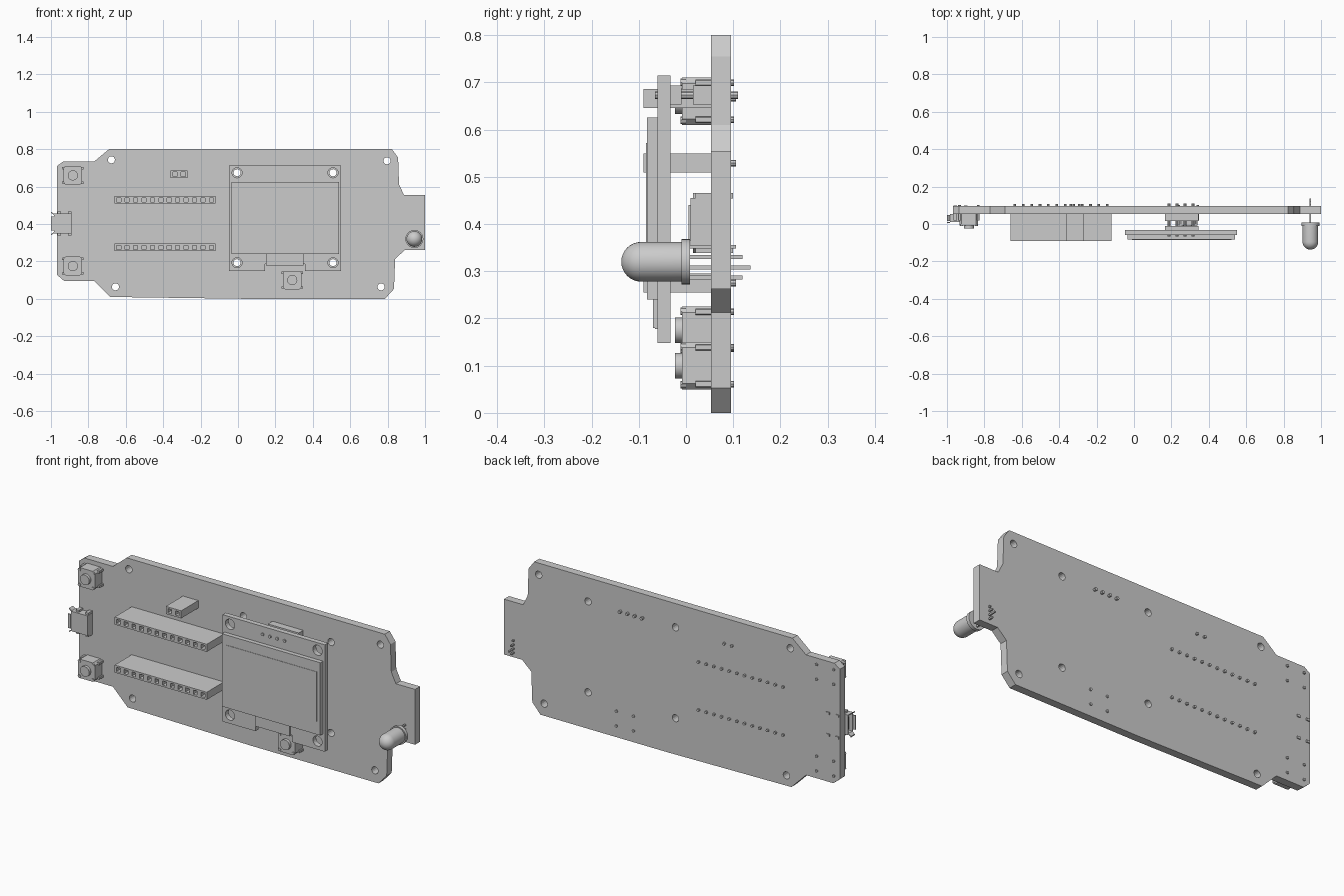
import bpy
import bmesh
from math import pi, cos, sin
from mathutils import Matrix, Vector

cube = bpy.data.objects.get("Cube")
if cube:
    bpy.data.objects.remove(cube, do_unlink=True)

# One plain grey for every part
GREY = bpy.data.materials.new("plain grey")
GREY.use_nodes = True
GREY.diffuse_color = (0.6, 0.6, 0.6, 1)
GREY.node_tree.nodes["Principled BSDF"].inputs["Base Color"].default_value = GREY.diffuse_color

BACK, FACE = 0.095, 0.053      # rear and front planes of the board


def finish(name, bm, smooth=False):
    bmesh.ops.recalc_face_normals(bm, faces=bm.faces)
    mesh = bpy.data.meshes.new(name)
    bm.to_mesh(mesh)
    bm.free()
    mesh.materials.append(GREY)
    ob = bpy.data.objects.new(name, mesh)
    bpy.context.collection.objects.link(ob)
    if smooth:
        bpy.ops.object.select_all(action='DESELECT')
        ob.select_set(True)
        bpy.context.view_layer.objects.active = ob
        bpy.ops.object.shade_smooth_by_angle()
    return ob


def add_prism(bm, outline, y0, y1):
    """Extrude an x-z outline from y0 to y1."""
    face = bm.faces.new([bm.verts.new((x, y0, z)) for x, z in outline])
    new = bmesh.ops.extrude_face_region(bm, geom=[face])["geom"]
    moved = [v for v in new if isinstance(v, bmesh.types.BMVert)]
    bmesh.ops.translate(bm, verts=moved, vec=(0, y1 - y0, 0))


def rect(x0, x1, z0, z1):
    return [(x0, z0), (x1, z0), (x1, z1), (x0, z1)]


def chamfered(x, z, h, c):
    return [(x - h + c, z - h), (x + h - c, z - h), (x + h, z - h + c), (x + h, z + h - c),
            (x + h - c, z + h), (x - h + c, z + h), (x - h, z + h - c), (x - h, z - h + c)]


def circle(x, z, r, n=16):
    return [(x + r * cos(2 * pi * i / n), z + r * sin(2 * pi * i / n)) for i in range(n)]


def prisms(name, outlines, y0, y1, smooth=False):
    bm = bmesh.new()
    for outline in outlines:
        add_prism(bm, outline, y0, y1)
    return finish(name, bm, smooth)


def subtract(ob, cutter):
    cutter.hide_render = True
    mod = ob.modifiers.new("cut", 'BOOLEAN')
    mod.operation, mod.solver, mod.object = 'DIFFERENCE', 'EXACT', cutter
    bpy.context.view_layer.objects.active = ob
    bpy.ops.object.modifier_apply(modifier=mod.name)
    bpy.data.objects.remove(cutter, do_unlink=True)


def cut(ob, outlines, y0, y1):
    subtract(ob, prisms("cutter", outlines, y0, y1))


# Main circuit board with mounting holes
outline = [(-0.936, 0.733), (-0.77, 0.733), (-0.69, 0.8), (0.823, 0.8), (0.856, 0.755),
           (0.861, 0.61), (0.888, 0.555), (1, 0.555), (1, 0.262), (0.893, 0.262),
           (0.84, 0.213), (0.834, 0.053), (0.786, 0), (0.04, 0), (-0.684, 0.01),
           (-0.77, 0.096), (-0.93, 0.096), (-0.968, 0.128), (-0.968, 0.71)]
display_holes = [(x, z) for x in (-0.005, 0.508) for z in (0.193, 0.674)]
board_holes = [(-0.677, 0.743), (0.797, 0.738), (-0.655, 0.064), (0.765, 0.064)]
board = prisms("circuit_board", [outline], FACE, BACK)
cut(board, [circle(x, z, 0.019) for x, z in board_holes + display_holes], 0, 0.2)


# Socket strips with square openings and rear solder pins
def socket(name, x0, x1, z, count):
    body = prisms(name, [rect(x0, x1, z - 0.02, z + 0.02)], -0.09, FACE)
    pitch = (x1 - x0) / count
    xs = [x0 + pitch * (i + 0.5) for i in range(count)]
    cut(body, [rect(x - 0.011, x + 0.011, z - 0.011, z + 0.011) for x in xs], -0.12, -0.03)
    prisms(name + "_pins", [circle(x, z, 0.007, 8) for x in xs], FACE, 0.106)


socket("upper_socket", -0.66, -0.12, 0.529, 12)
socket("lower_socket", -0.66, -0.12, 0.275, 12)
socket("small_socket", -0.36, -0.27, 0.666, 2)


# Push buttons
def button(name, x, z):
    corners = [(x + sx * 0.04, z + sz * 0.04) for sx in (-1, 1) for sz in (-1, 1)]
    feet = [(x + sx * 0.05, z + sz * 0.039) for sx in (-1, 1) for sz in (-1, 1)]
    prisms(name + "_body", [chamfered(x, z, 0.05, 0.012)], -0.008, FACE)
    prisms(name + "_cap", [circle(x, z, 0.027, 24)], -0.023, 0, True)
    prisms(name + "_rivets", [circle(a, b, 0.008, 8) for a, b in corners], -0.012, 0)
    prisms(name + "_clips", [chamfered(a, b, 0.007, 0.002) for a, b in feet], 0.02, FACE)
    prisms(name + "_legs", [circle(a, b, 0.007, 8) for a, b in feet], FACE, 0.102)


button("upper_button", -0.883, 0.66)
button("lower_button", -0.883, 0.175)
button("display_button", 0.29, 0.1)

# USB connector: hollow shell, flared lips, tongue and legs
shell = prisms("usb_shell", [rect(-0.985, -0.89, 0.35, 0.455)], 0.01, FACE)
bm = bmesh.new()
bmesh.ops.create_cube(bm, size=1, matrix=Matrix.Translation((-0.96, 0.031, 0.4025))
                      @ Matrix.Diagonal((0.1, 0.033, 0.093, 1)))
subtract(shell, finish("usb_cutter", bm))
prisms("usb_tongue", [rect(-0.975, -0.905, 0.37, 0.435)], 0.027, 0.036)
prisms("usb_side_lips", [[(-0.985, 0.455), (-1, 0.466), (-1, 0.46), (-0.985, 0.449)],
                         [(-0.985, 0.35), (-1, 0.339), (-1, 0.345), (-0.985, 0.356)]],
       0.015, 0.048)
prisms("usb_front_lip", [rect(-1, -0.985, 0.365, 0.44)], 0.005, 0.011)
prisms("usb_legs", [rect(x - 0.009, x + 0.009, z - 0.006, z + 0.006)
                    for x in (-0.955, -0.9) for z in (0.345, 0.46)], 0.02, 0.1)

# Display module: notched carrier, glass, active area and ribbon
carrier = prisms("display_carrier", [[(-0.048, 0.148), (0.144, 0.148), (0.144, 0.185),
                 (0.358, 0.185), (0.358, 0.148), (0.551, 0.148), (0.551, 0.714),
                 (-0.048, 0.714)]], -0.06, -0.033)
cut(carrier, [circle(x, z, 0.027, 20) for x, z in display_holes], -0.1, 0)
prisms("display_glass", [rect(-0.035, 0.54, 0.24, 0.625)], -0.083, -0.06)
prisms("display_active_area", [rect(-0.01, 0.52, 0.31, 0.572)], -0.085, -0.083)
prisms("display_ribbon", [rect(0.15, 0.35, 0.18, 0.245)], -0.07, -0.06)
prisms("ribbon_fold", [rect(0.15, 0.35, 0.178, 0.185)], -0.066, -0.033)

# Display pin header
pins = [0.187, 0.23, 0.273, 0.316]
prisms("display_header", [rect(0.165, 0.345, 0.653, 0.693)], -0.033, -0.01)
prisms("display_header_base", [rect(0.165, 0.345, 0.653, 0.693)], 0.015, FACE)
prisms("display_header_pins", [circle(x, 0.673, 0.008, 8) for x in pins], -0.066, 0.11)

# Round lamp: lathed dome with flange and stepped leads
bm = bmesh.new()
profile = [(0, 0.008), (0.048, 0.008), (0.048, -0.01), (0.042, -0.01)]
profile += [(0.042 * cos(a * pi / 16), -0.095 - 0.042 * sin(a * pi / 16)) for a in range(9)]
verts = [bm.verts.new((0.943 + r, y, 0.32)) for r, y in profile]
edges = [bm.edges.new(pair) for pair in zip(verts, verts[1:])]
bmesh.ops.spin(bm, geom=verts + edges, cent=Vector((0.943, 0, 0.32)), axis=(0, 1, 0),
               angle=2 * pi, steps=32, use_duplicate=False)
bmesh.ops.remove_doubles(bm, verts=bm.verts, dist=0.0002)
finish("lamp", bm, True)
for i, (z, end) in enumerate([(0.352, 0.106), (0.33, 0.12), (0.308, 0.137), (0.287, 0.12)]):
    prisms("lamp_lead_%d" % (i + 1), [rect(0.939, 0.947, z - 0.004, z + 0.004)], 0, end)
